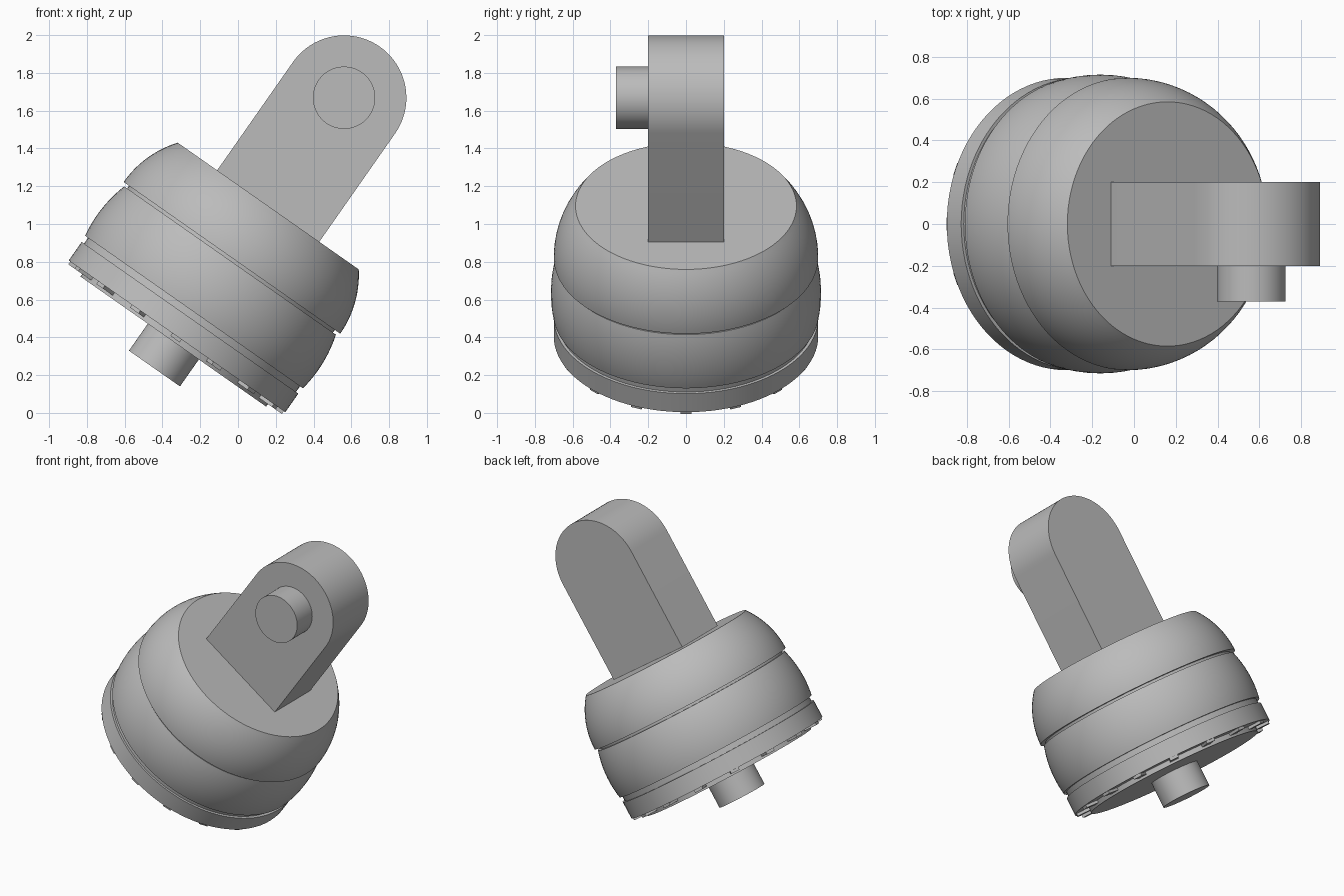
import bpy
import bmesh
from math import sin, cos, pi, radians, sqrt
from mathutils import Matrix, Vector

cube = bpy.data.objects.get("Cube")
if cube:
    bpy.data.objects.remove(cube, do_unlink=True)

grey = bpy.data.materials.new("plain_grey")
grey.use_nodes = True
colour = (0.5, 0.5, 0.5, 1)
grey.diffuse_color = colour
grey.node_tree.nodes["Principled BSDF"].inputs["Base Color"].default_value = colour

# Whole assembly leans to the left; local z = 0 is the flat top of the dome
TILT = Matrix.Translation((0.16, 0, 1.095)) @ Matrix.Rotation(radians(35), 4, 'Y')


def finish(name, bm):
    bmesh.ops.recalc_face_normals(bm, faces=bm.faces[:])
    mesh = bpy.data.meshes.new(name)
    bm.to_mesh(mesh)
    bm.free()
    mesh.materials.append(grey)
    ob = bpy.data.objects.new(name, mesh)
    bpy.context.collection.objects.link(ob)
    ob.matrix_world = TILT
    bpy.ops.object.select_all(action='DESELECT')
    ob.select_set(True)
    bpy.context.view_layer.objects.active = ob
    bpy.ops.object.shade_smooth_by_angle(angle=radians(30))
    return ob


def lathe(name, profile, sides=96):
    """Spin (radius, height) points about local z, with flat caps."""
    bm = bmesh.new()
    rings = [[bm.verts.new((r * cos(2 * pi * i / sides), r * sin(2 * pi * i / sides), z))
              for i in range(sides)] for r, z in profile]
    for a, b in zip(rings, rings[1:]):
        for i in range(sides):
            j = (i + 1) % sides
            bm.faces.new((a[i], a[j], b[j], b[i]))
    bm.faces.new(rings[0])
    bm.faces.new(rings[-1])
    return finish(name, bm)


def bulge(top, bottom, centre_r, centre_z, radius, steps=16):
    """Arc profile between two heights."""
    heights = [top + (bottom - top) * i / steps for i in range(steps + 1)]
    return [(centre_r + sqrt(radius ** 2 - (z - centre_z) ** 2), z) for z in heights]


# Rounded body with narrow grooves
lathe("upper_dome", bulge(0, -0.335, 0.155, -0.335, 0.545))
lathe("lower_band", bulge(-0.352, -0.685, 0, -0.56, 0.715))
lathe("groove_core", [(0.665, -0.3), (0.665, -0.4)])
lathe("lower_groove_core", [(0.685, -0.66), (0.685, -0.75)])

# Base flange, bottom plate and stem
lathe("flange", [(0.7, -0.722), (0.7, -0.842)])
lathe("bottom_plate", [(0.6, -0.83), (0.6, -0.876)])
lathe("stem", [(0.165, -0.86), (0.165, -1.05)], 64)

# Ring of small tabs under the flange
bm = bmesh.new()
for i in range(16):
    place = (Matrix.Rotation(2 * pi * i / 16, 4, 'Z')
             @ Matrix.Translation((0.645, 0, -0.845))
             @ Matrix.Diagonal((0.09, 0.06, 0.03, 1)))
    bmesh.ops.create_cube(bm, size=1, matrix=place)
finish("flange_tabs", bm)

# Arm with a rounded end
bm = bmesh.new()
outline = [(-0.33, -0.02), (0.33, -0.02)]
outline += [(0.33 * cos(pi * i / 40), 0.7 + 0.33 * sin(pi * i / 40)) for i in range(41)]
face = bm.faces.new([bm.verts.new((x, -0.2, z)) for x, z in outline])
side = bmesh.ops.extrude_face_region(bm, geom=[face])["geom"]
bmesh.ops.translate(bm, vec=Vector((0, 0.4, 0)),
                    verts=[v for v in side if isinstance(v, bmesh.types.BMVert)])
finish("arm", bm)

# Pin on the front of the arm
bm = bmesh.new()
bmesh.ops.create_cone(bm, cap_ends=True, segments=64, radius1=0.165, radius2=0.165, depth=0.19,
                      matrix=Matrix.Translation((0, -0.275, 0.7)) @ Matrix.Rotation(pi / 2, 4, 'X'))
finish("pin", bm)
